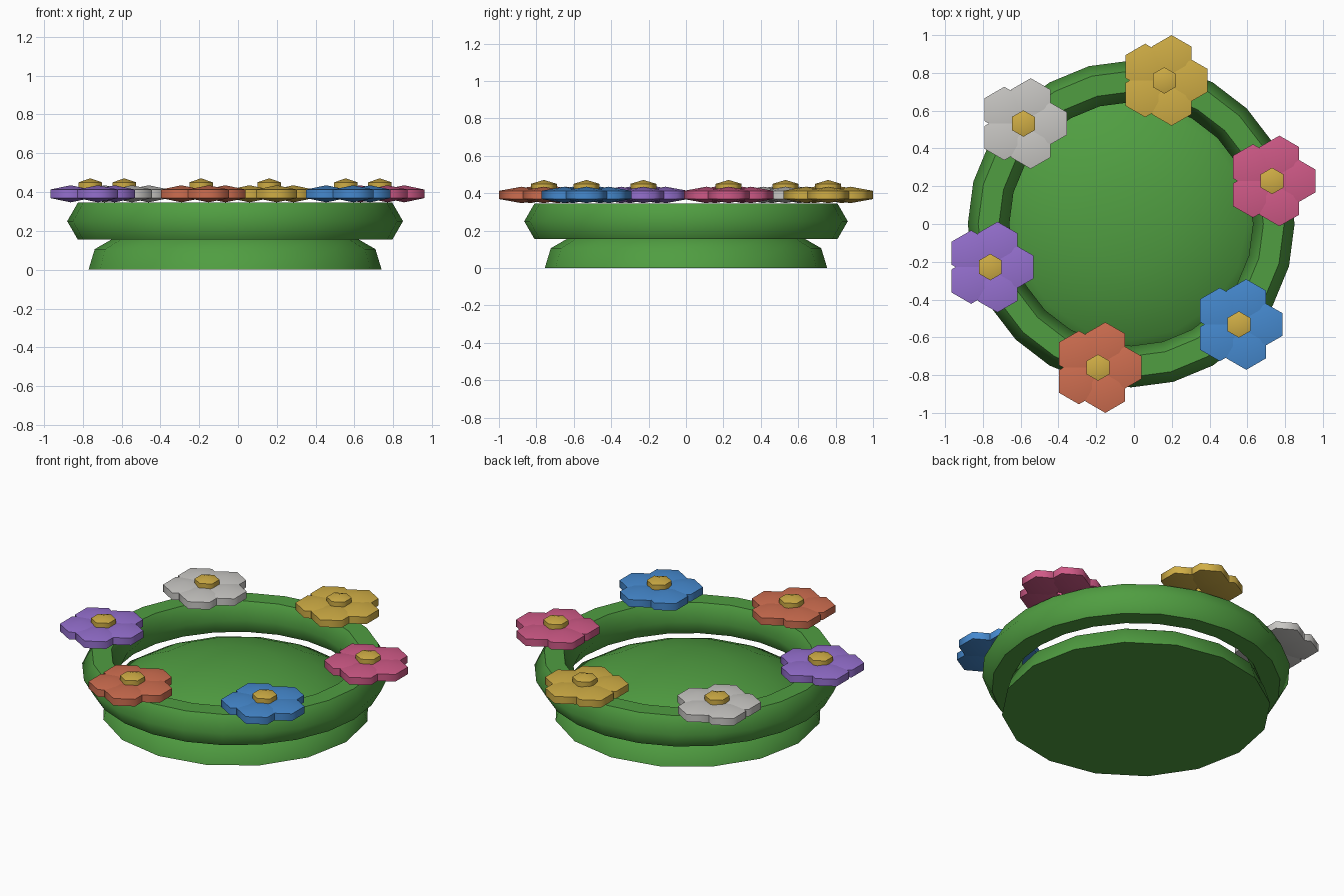
import bpy
import bmesh
from math import pi, sin, cos, tau, radians

cube = bpy.data.objects.get("Cube")
if cube:
    bpy.data.objects.remove(cube, do_unlink=True)

CX = -0.015  # axis of the whole wreath


def material(name, rgb):
    mat = bpy.data.materials.new(name)
    mat.use_nodes = True
    mat.diffuse_color = (*rgb, 1)
    mat.node_tree.nodes["Principled BSDF"].inputs["Base Color"].default_value = (*rgb, 1)
    return mat


leaf = material("leaf green", (0.08, 0.34, 0.053))
gold = material("gold", (0.63, 0.42, 0.06))
petal_colours = [
    ("pink", material("pink", (0.62, 0.1, 0.24))),
    ("gold", gold),
    ("white", material("white", (0.58, 0.57, 0.55))),
    ("purple", material("purple", (0.3, 0.16, 0.62))),
    ("orange", material("orange", (0.62, 0.155, 0.08))),
    ("blue", material("blue", (0.06, 0.25, 0.62))),
]


def revolve(bm, profile, sides, centre, closed=False, turn=0.0):
    """Sweep (radius, height) points round z; radius 0 makes a pole."""
    x, y, z = centre
    rings = []
    for r, h in profile:
        count = sides if r > 0 else 1
        rings.append([bm.verts.new((x + r * cos(turn + tau * i / sides),
                                    y + r * sin(turn + tau * i / sides), z + h))
                      for i in range(count)])
    pairs = list(zip(rings, rings[1:]))
    if closed:
        pairs.append((rings[-1], rings[0]))
    for a, b in pairs:
        for i in range(sides):
            j = (i + 1) % sides
            corners = [a[i % len(a)], a[j % len(a)], b[j % len(b)], b[i % len(b)]]
            bm.faces.new(list(dict.fromkeys(corners)))


def finish(bm, name, mat):
    bmesh.ops.recalc_face_normals(bm, faces=bm.faces)
    mesh = bpy.data.meshes.new(name)
    bm.to_mesh(mesh)
    bm.free()
    mesh.materials.append(mat)
    obj = bpy.data.objects.new(name, mesh)
    bpy.context.collection.objects.link(obj)
    bpy.ops.object.select_all(action='DESELECT')
    obj.select_set(True)
    bpy.context.view_layer.objects.active = obj
    bpy.ops.object.shade_smooth_by_angle(angle=radians(60.1))


# Domed base with a steep foot, a shoulder and a flat underside
bm = bmesh.new()
dome = [(0, 0), (0.755, 0), (0.723, 0.106), (0.612, 0.17),
        (0.46, 0.238), (0.24, 0.285), (0, 0.3)]
revolve(bm, dome, 16, (CX, 0, 0))
finish(bm, "domed_base", leaf)

# Floating ring with a six-sided section
bm = bmesh.new()
section = [(0.755 + 0.11 * cos(k * pi / 3), 0.11 * sin(k * pi / 3)) for k in range(6)]
revolve(bm, section, 24, (CX, 0, 0.25), closed=True)
finish(bm, "wreath_ring", leaf)


# Flowers: five six-sided petals round a raised centre
def button(bm, radius, half, centre):
    profile = [(0, -half), (radius, -half / 2), (radius, half / 2), (0, half)]
    revolve(bm, profile, 6, centre, turn=pi / 6)


for n, (colour, mat) in enumerate(petal_colours):
    a = radians(17 + 60 * n)
    fx, fy = CX + 0.78 * cos(a), 0.78 * sin(a)
    bm = bmesh.new()
    for p in range(5):
        t = tau * p / 5
        button(bm, 0.121, 0.044, (fx + 0.125 * cos(t), fy + 0.125 * sin(t), 0.391))
    finish(bm, colour + "_petals", mat)
    bm = bmesh.new()
    button(bm, 0.07, 0.042, (fx, fy, 0.429))
    finish(bm, colour + "_flower_centre", gold)
